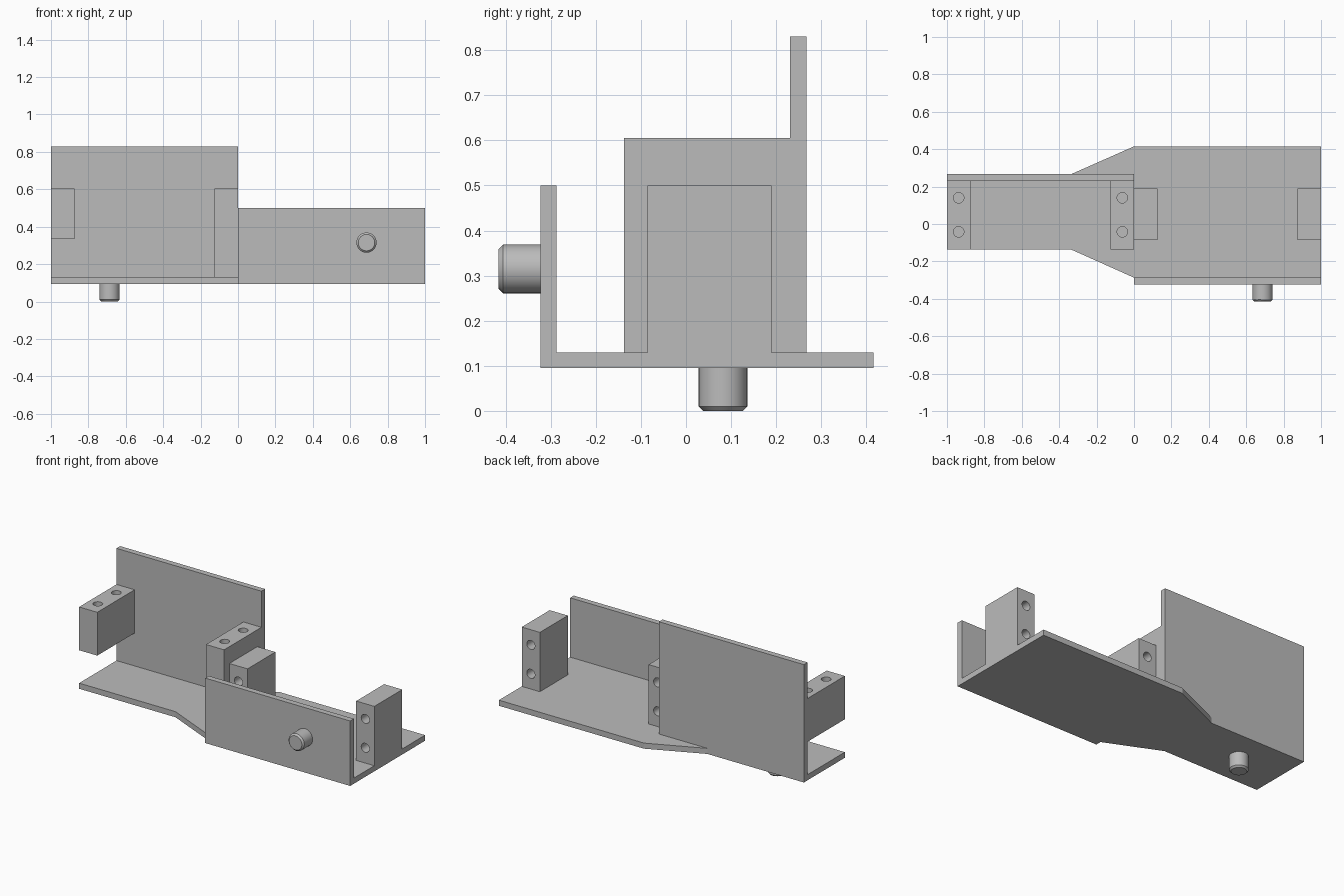
import bpy, bmesh
from math import pi
from mathutils import Vector, Matrix

cube = bpy.data.objects.get("Cube")
if cube:
    bpy.data.objects.remove(cube, do_unlink=True)

grey = bpy.data.materials.new("plain grey")
grey.use_nodes = True
grey.diffuse_color = (0.5, 0.5, 0.5, 1)
grey.node_tree.nodes["Principled BSDF"].inputs["Base Color"].default_value = (0.5, 0.5, 0.5, 1)


def finish(name, bm):
    bmesh.ops.recalc_face_normals(bm, faces=bm.faces)
    mesh = bpy.data.meshes.new(name)
    bm.to_mesh(mesh)
    bm.free()
    mesh.materials.append(grey)
    obj = bpy.data.objects.new(name, mesh)
    bpy.context.collection.objects.link(obj)
    return obj


def box(name, x, y, z):
    lo, hi = Vector((x[0], y[0], z[0])), Vector((x[1], y[1], z[1]))
    bm = bmesh.new()
    place = Matrix.Translation((lo + hi) / 2) @ Matrix.Diagonal((*(hi - lo), 1))
    bmesh.ops.create_cube(bm, size=1, matrix=place)
    return finish(name, bm)


def smooth(obj):
    bpy.ops.object.select_all(action='DESELECT')
    bpy.context.view_layer.objects.active = obj
    obj.select_set(True)
    bpy.ops.object.shade_smooth_by_angle(angle=0.5)


def cylinder(bm, centre, radius, depth, along_y):
    turn = Matrix.Rotation(pi / 2, 4, 'X') if along_y else Matrix()
    return bmesh.ops.create_cone(bm, cap_ends=True, segments=40, radius1=radius, radius2=radius,
                                 depth=depth, matrix=Matrix.Translation(centre) @ turn)


def drill(block, centres, depth, along_y):
    bm = bmesh.new()
    for c in centres:
        cylinder(bm, c, 0.028, depth, along_y)
    cutter = finish(block.name + "_drill", bm)
    mod = block.modifiers.new("holes", 'BOOLEAN')
    mod.operation, mod.solver, mod.object = 'DIFFERENCE', 'EXACT', cutter
    bpy.context.view_layer.objects.active = block
    block.select_set(True)
    bpy.ops.object.modifier_apply(modifier=mod.name)
    bpy.data.objects.remove(cutter, do_unlink=True)
    smooth(block)


def peg(name, base, tip, along_y):
    # Round locating pin with a chamfered outer end
    axis = (tip - base).normalized()
    bm = bmesh.new()
    cylinder(bm, (base + tip) / 2, 0.054, (tip - base).length, along_y)
    rim = [e for e in bm.edges if all((v.co - tip).dot(axis) > -0.001 for v in e.verts)]
    bmesh.ops.bevel(bm, geom=rim, offset=0.01, segments=1, affect='EDGES')
    smooth(finish(name, bm))


# Floor plate: narrow on one half, flaring to wide on the other
bottom, top = 0.095, 0.13
outline = [(-1, -0.137), (-0.335, -0.137), (0, -0.287), (1, -0.287),
           (1, 0.415), (0, 0.415), (-0.335, 0.267), (-1, 0.267)]
bm = bmesh.new()
face = bm.faces.new([bm.verts.new((x, y, bottom)) for x, y in outline])
up = bmesh.ops.extrude_face_region(bm, geom=[face])
bmesh.ops.translate(bm, vec=(0, 0, top - bottom),
                    verts=[v for v in up["geom"] if isinstance(v, bmesh.types.BMVert)])
finish("floor_plate", bm)

# Upright plates
box("back_wall", (-1, 0), (0.231, 0.267), (top, 0.83))
box("front_wall", (0, 1), (-0.323, -0.287), (bottom, 0.5))

# Mounting blocks on the back wall, drilled from above
for name, x, z in (("outer_wall_block", -1, 0.335), ("inner_wall_block", -0.125, top)):
    block = box(name, (x, x + 0.125), (-0.137, 0.231), (z, 0.605))
    drill(block, [(x + 0.0625, y, 0.47) for y in (-0.042, 0.14)], 0.29, False)

# Mounting blocks standing on the floor, drilled front to back
for name, x in (("inner_floor_block", 0), ("outer_floor_block", 0.875)):
    block = box(name, (x, x + 0.125), (-0.085, 0.19), (top, 0.5))
    drill(block, [(x + 0.0625, 0.0525, z) for z in (0.225, 0.405)], 0.4, True)

# Locating pegs below the floor and ahead of the front wall
peg("bottom_peg", Vector((-0.687, 0.082, bottom)), Vector((-0.687, 0.082, 0)), False)
peg("front_peg", Vector((0.687, -0.323, 0.315)), Vector((0.687, -0.415, 0.315)), True)
